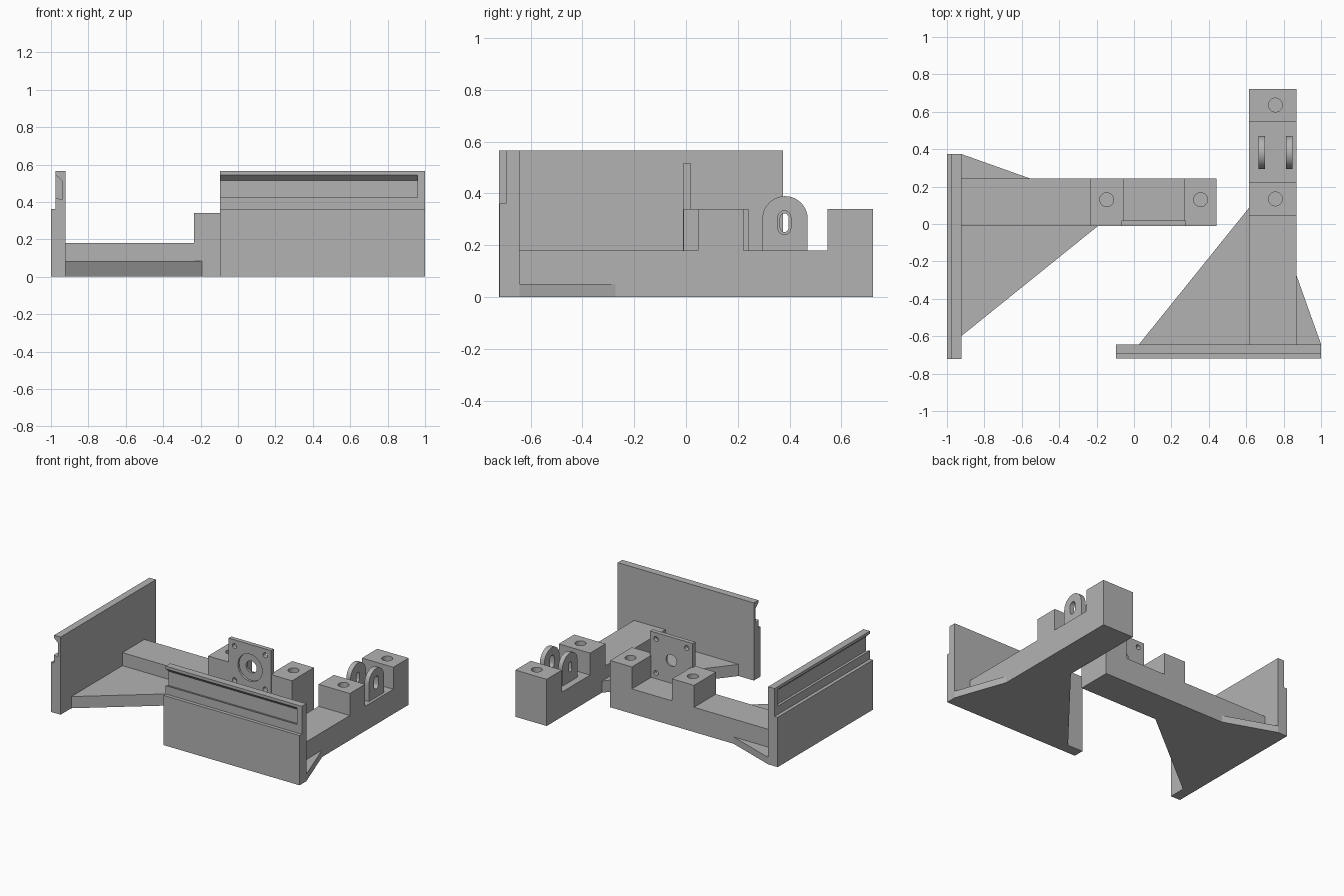
import bpy, bmesh, math
from mathutils import Vector

if "Cube" in bpy.data.objects:
    bpy.data.objects.remove(bpy.data.objects["Cube"])

grey = bpy.data.materials.new("plain grey")
grey.diffuse_color = (0.45, 0.45, 0.45, 1)
grey.use_nodes = True
grey.node_tree.nodes["Principled BSDF"].inputs["Base Color"].default_value = grey.diffuse_color


def same(x, y, z):
    return (x, y, z)


def swapped(x, y, z):
    # second bracket: mirror of the first across the diagonal
    return (y - 0.28, x - 0.626, z)


def prism(name, pts, axis, lo, hi, place=same):
    """Extrude a 2D outline along an axis: x -> (y,z), y -> (x,z), z -> (x,y)."""
    def point(p, d):
        a, b = p
        return {"x": (d, a, b), "y": (a, d, b), "z": (a, b, d)}[axis]
    bm = bmesh.new()
    ends = [[bm.verts.new(place(*point(p, d))) for p in pts] for d in (lo, hi)]
    bm.faces.new(ends[0])
    bm.faces.new(ends[1][::-1])
    n = len(pts)
    for i in range(n):
        j = (i + 1) % n
        bm.faces.new((ends[0][i], ends[1][i], ends[1][j], ends[0][j]))
    bmesh.ops.recalc_face_normals(bm, faces=bm.faces)
    mesh = bpy.data.meshes.new(name)
    bm.to_mesh(mesh)
    bm.free()
    mesh.materials.append(grey)
    ob = bpy.data.objects.new(name, mesh)
    bpy.context.collection.objects.link(ob)
    return ob


def circle(cx, cy, r, n=32):
    return [(cx + r * math.cos(2 * math.pi * i / n),
             cy + r * math.sin(2 * math.pi * i / n)) for i in range(n)]


def capsule(cx, cy, r, half, n=8):
    # upright slot outline
    pts = []
    for side, start in ((1, 0), (-1, math.pi)):
        pts += [(cx + r * math.cos(start + math.pi * i / n),
                 cy + side * half + r * math.sin(start + math.pi * i / n))
                for i in range(n + 1)]
    return pts


def cut(ob, *cutters):
    # subtract each cutter, then remove it
    bpy.context.view_layer.objects.active = ob
    for c in cutters:
        c.hide_render = True
        mod = ob.modifiers.new("cut", "BOOLEAN")
        mod.operation = "DIFFERENCE"
        mod.solver = "EXACT"
        mod.object = c
        bpy.ops.object.modifier_apply(modifier=mod.name)
        bpy.data.objects.remove(c)


def smooth(ob):
    bpy.ops.object.select_all(action="DESELECT")
    ob.select_set(True)
    bpy.context.view_layer.objects.active = ob
    bpy.ops.object.shade_smooth_by_angle(angle=math.radians(30))


def bracket(label, place):
    # end plate with stepped outer face and undercut groove
    plate = prism(label + "_end_plate",
                  [(-0.72, 0), (-0.643, 0), (-0.643, 0.565), (-0.695, 0.565),
                   (-0.695, 0.362), (-0.72, 0.362)], "x", -0.096, 1.0, place)
    cut(plate, prism("groove_cutter",
                     [(-0.705, 0.426), (-0.695, 0.423), (-0.662, 0.412),
                      (-0.662, 0.515), (-0.695, 0.545), (-0.705, 0.554)],
                     "x", -0.2, 0.96, place))
    # arm with two raised blocks
    arm = prism(label + "_arm",
                [(-0.643, 0), (0.722, 0), (0.722, 0.34), (0.546, 0.34), (0.546, 0.18),
                 (0.223, 0.18), (0.223, 0.34), (0.046, 0.34), (0.046, 0.18), (-0.643, 0.18)],
                "x", 0.616, 0.868, place)
    cut(arm, *[prism("bolt_cutter", circle(0.756, y, 0.037), "z", 0.14, 0.5, place)
               for y in (0.134, 0.636)])
    smooth(arm)
    # side gussets
    prism(label + "_large_gusset", [(0.027, -0.643), (0.616, -0.643), (0.616, 0.088)],
          "z", 0, 0.085, place)
    prism(label + "_small_gusset", [(0.868, -0.643), (1.0, -0.643), (0.868, -0.272)],
          "z", 0, 0.05, place)


bracket("right", same)
bracket("left", swapped)

# motor plate between the blocks of the left bracket
motor = prism("motor_plate", [(-0.068, 0.18), (0.275, 0.18), (0.275, 0.515), (-0.068, 0.515)],
              "y", -0.011, 0.02)
mx, mz = 0.104, 0.345
cut(motor,
    prism("recess_cutter", circle(mx, mz, 0.098), "y", -0.1, 0.005),
    prism("shaft_cutter", circle(mx, mz, 0.043), "y", -0.1, 0.1),
    *[prism("screw_cutter", circle(mx + sx * 0.124, mz + sz * 0.124, 0.018, 16), "y", -0.1, 0.1)
      for sx in (-1, 1) for sz in (-1, 1)])
smooth(motor)

# rounded lugs with upright slots on the right bracket
arch = [(0.295, 0.18), (0.47, 0.18)] + [
    (0.3825 + 0.0875 * math.cos(math.pi * i / 20),
     0.302 + 0.0875 * math.sin(math.pi * i / 20)) for i in range(21)]
for name, x0, x1, r, half in (("inner_lug", 0.666, 0.7, 0.016, 0.02),
                              ("outer_lug", 0.812, 0.847, 0.025, 0.021)):
    lug = prism(name, arch, "x", x0, x1)
    cut(lug, prism("slot_cutter", capsule(0.38, 0.287, r, half), "x", x0 - 0.05, x1 + 0.05))
    smooth(lug)
